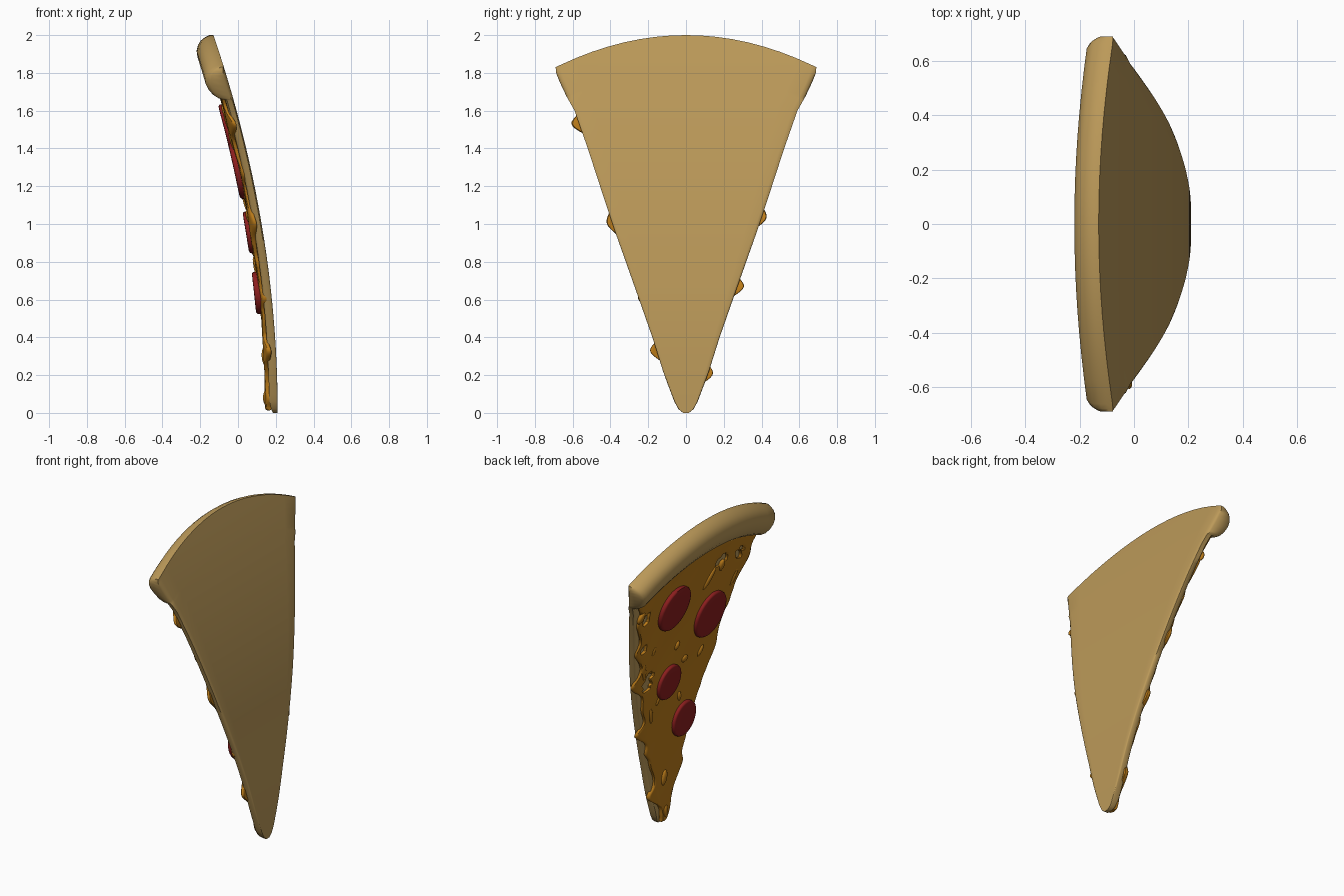
import bpy, bmesh, math

if "Cube" in bpy.data.objects:
    bpy.data.objects.remove(bpy.data.objects["Cube"])

# Half width of the slice against height of its side edge
WIDTH = [(0, .015), (.02, .04), (.06, .062), (.2, .115), (.4, .178), (.6, .248), (.95, .372),
         (1.2, .455), (1.4, .52), (1.6, .59), (1.68, .635), (1.75, .668), (1.8, .688), (1.83, .69)]


def lerp(table, x):
    for (a, p), (b, q) in zip(table, table[1:]):
        if x <= b:
            return p + (q - p) * (x - a) / (b - a)
    return table[-1][1]


def half(e):
    return lerp(WIDTH, e)


def arc(e, t):
    return e + .17 * (e / 1.83) ** 2 * (1 - t * t)


# Height v, sideways u and depth d above the curved base
def place(u, v, d):
    return (.21 - .085 * v * v - d, u, v)


def material(name, col):
    m = bpy.data.materials.new(name)
    m.diffuse_color = (*col, 1)
    m.use_nodes = True
    m.node_tree.nodes["Principled BSDF"].inputs["Base Color"].default_value = m.diffuse_color
    return m


def finish(bm, name, mat, angle=50):
    bmesh.ops.recalc_face_normals(bm, faces=bm.faces)
    me = bpy.data.meshes.new(name)
    bm.to_mesh(me)
    bm.free()
    ob = bpy.data.objects.new(name, me)
    bpy.context.collection.objects.link(ob)
    me.materials.append(mat)
    bpy.ops.object.select_all(action='DESELECT')
    ob.select_set(True)
    bpy.context.view_layer.objects.active = ob
    bpy.ops.object.shade_smooth_by_angle(angle=math.radians(angle))
    return ob


BREAD = material("bread", (.5, .32, .1))
CHEESE = material("melted_cheese", (.5, .2, .01))
MEAT = material("sausage", (.26, .013, .013))

# Dough base with the raised crust at the top, as one closed shell
rows = [(0, .025), (.02, .035), (.06, .043)] + [(.1 + .06 * i, .045) for i in range(26)]
rows += [(1.655, .045), (1.66, .08), (1.675, .102), (1.70, .117), (1.73, .123), (1.76, .117),
         (1.785, .1), (1.805, .078), (1.82, .05), (1.83, .022)]
inner = [-.96 + .12 * i for i in range(17)]
cols = [-1, -.985] + inner + [.985, 1]
bm = bmesh.new()
g = []
for e, depth in rows:
    line = []
    for t in cols:
        c = depth * (.22 if abs(t) == 1 else .07 if abs(t) > .97 else 0)
        u, v = t * half(e), arc(e, t)
        line.append((bm.verts.new(place(u, v, c * .7)), bm.verts.new(place(u, v, depth - c))))
    g.append(line)
n, m = len(rows), len(cols)
for i in range(n - 1):
    for j in range(m - 1):
        for k in (0, 1):
            bm.faces.new((g[i][j][k], g[i][j + 1][k], g[i + 1][j + 1][k], g[i + 1][j][k]))
    for j in (0, m - 1):
        bm.faces.new((g[i][j][0], g[i + 1][j][0], g[i + 1][j][1], g[i][j][1]))
for i in (0, n - 1):
    for j in range(m - 1):
        bm.faces.new((g[i][j][0], g[i][j + 1][0], g[i][j + 1][1], g[i][j][1]))
finish(bm, "dough_and_crust", BREAD)

# Cheese sheet with wavy edges, overhanging drips (height, reach, spread) and holes
DRIPS = {1: [(.2, .055, .05), (.52, .04, .04), (.67, .07, .05), (1.03, .055, .06),
             (1.28, .03, .04), (1.5, .025, .04)],
         -1: [(.06, .02, .04), (.33, .07, .05), (.6, .05, .04), (.78, .02, .03), (1.0, .075, .06),
              (1.25, .03, .04), (1.53, .075, .05)]}
HOLES = [(.3, 1.04, .035, .07), (-.24, 1.64, .05, .03), (-.42, 1.62, .04, .03),
         (.47, 1.52, .035, .04), (.42, 1.3, .03, .03)]


def edge(e, side):
    bump = sum(a * math.exp(-((e - z) / s) ** 2) for z, a, s in DRIPS[side])
    return max(.025, half(e) - .032 + bump + .009 * math.sin(31 * e + side))


bm = bmesh.new()
NR, NC = 72, 24
g = []
for i in range(NR + 1):
    e = .012 + 1.655 * i / NR
    line = []
    for j in range(NC + 1):
        t = 2 * j / NC - 1
        w = edge(e, 1 if t > 0 else -1)
        u = t * w
        d = .039 + .005 * math.sin(13 * u + 3 * e) * math.sin(11 * e + 1)
        over = abs(u) - half(e) + .03
        if over > 0:
            d -= .35 * over
        line.append(bm.verts.new(place(u, arc(e, min(1, max(-1, u / half(e)))), d)))
    g.append(line)
for i in range(NR):
    for j in range(NC):
        q = (g[i][j], g[i + 1][j], g[i + 1][j + 1], g[i][j + 1])
        y, z = sum(p.co.y for p in q) / 4, sum(p.co.z for p in q) / 4
        if all(((y - a) / r) ** 2 + ((z - b) / s) ** 2 > 1 for a, b, r, s in HOLES):
            bm.faces.new(q)
bmesh.ops.delete(bm, geom=[v for v in bm.verts if not v.link_faces], context='VERTS')
bmesh.ops.recalc_face_normals(bm, faces=bm.faces)
if sum(f.normal.x for f in bm.faces) > 0:
    bmesh.ops.reverse_faces(bm, faces=bm.faces)
low = bmesh.ops.extrude_face_region(bm, geom=bm.faces[:])["geom"]
for v in low:
    if isinstance(v, bmesh.types.BMVert):
        v.co.x -= .027
cheese = finish(bm, "cheese", CHEESE, 80)
cheese.modifiers.new("soften", 'SUBSURF').levels = 1
cheese.modifiers["soften"].render_levels = 1

# Small raised cheese lumps: y, z, half width, half length, tilt
LUMPS = [(-.06, 1.05, .03, .025, 0), (-.22, 1.04, .02, .04, .5), (-.06, .8, .018, .035, -.2),
         (.17, .86, .016, .04, .3), (.37, 1.13, .018, .07, -.3), (.53, 1.56, .025, .04, .4),
         (-.15, 1.55, .022, .08, .6), (-.26, 1.6, .02, .04, 0), (.02, .3, .025, .05, .2),
         (.22, .78, .018, .06, -.3), (.05, 1.18, .02, .03, .4), (-.43, 1.45, .02, .07, .3),
         (0, .08, .025, .04, 0), (.31, 1.24, .018, .04, .2)]
bm = bmesh.new()
for y, z, a, b, tilt in LUMPS:
    vs = bmesh.ops.create_uvsphere(bm, u_segments=16, v_segments=10, radius=1)["verts"]
    for v in vs:
        p, q, r = v.co
        p, q = p * a, q * b
        v.co = place(y + p * math.cos(tilt) - q * math.sin(tilt),
                     z + p * math.sin(tilt) + q * math.cos(tilt), .06 + .017 * r)
finish(bm, "cheese_lumps", CHEESE, 80)

# Sausage slices: y, z, radius
PROFILE = [(.97, .05), (1, .062), (1, .078), (.97, .086), (.9, .09), (.6, .091), (.3, .091)]
for k, (y, z, r) in enumerate([(.19, 1.49, .143), (-.235, 1.28, .147),
                               (.09, .955, .11), (-.12, .635, .112)]):
    bm = bmesh.new()
    rings = [[bm.verts.new(place(y + r * s * math.cos(a), z + r * s * math.sin(a), d))
              for a in [math.tau * i / 32 for i in range(32)]] for s, d in PROFILE]
    for lo, hi in zip(rings, rings[1:]):
        for i in range(32):
            bm.faces.new((lo[i], lo[i - 1], hi[i - 1], hi[i]))
    bm.faces.new(rings[0])
    bm.faces.new(rings[-1])
    finish(bm, f"sausage_slice_{k + 1}", MEAT)
